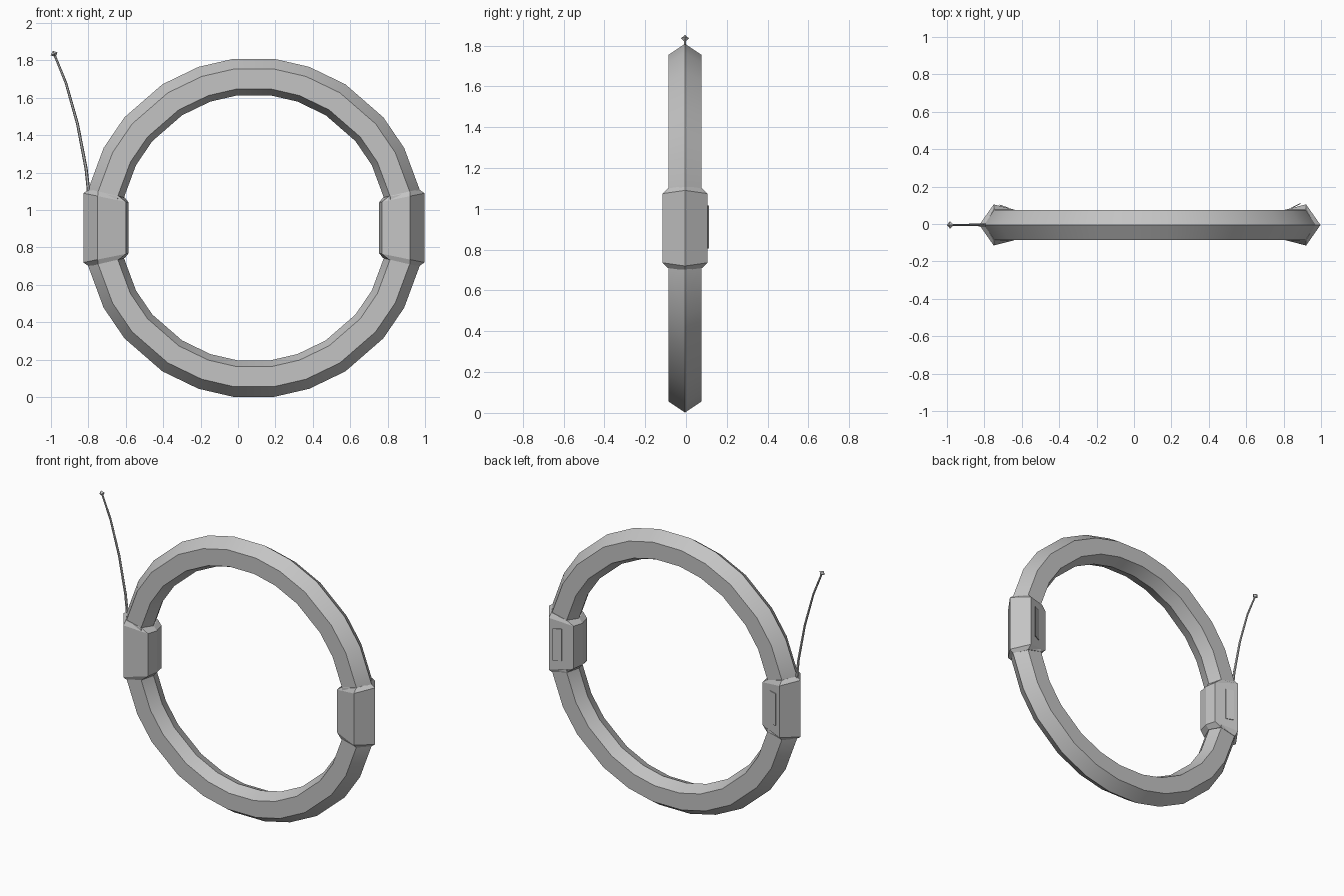
import bpy, bmesh, math
from mathutils import Vector

if "Cube" in bpy.data.objects:
    bpy.data.objects.remove(bpy.data.objects["Cube"], do_unlink=True)

CENTER = Vector((0.085, -0.005, 0.905))

grey = bpy.data.materials.new("plain_grey")
grey.use_nodes = True
grey.diffuse_color = (0.55, 0.55, 0.55, 1)
grey.node_tree.nodes["Principled BSDF"].inputs["Base Color"].default_value = (0.55, 0.55, 0.55, 1)


def finish(name, bm):
    """Turn a bmesh into a named grey object."""
    bmesh.ops.recalc_face_normals(bm, faces=bm.faces)
    mesh = bpy.data.meshes.new(name)
    bm.to_mesh(mesh)
    bm.free()
    mesh.materials.append(grey)
    obj = bpy.data.objects.new(name, mesh)
    bpy.context.collection.objects.link(obj)
    return obj


def smooth(obj):
    bpy.ops.object.select_all(action='DESELECT')
    obj.select_set(True)
    bpy.context.view_layer.objects.active = obj
    bpy.ops.object.shade_smooth_by_angle(angle=math.radians(30))


def loft(name, sections, closed=False):
    """Skin a row of matching cross-sections."""
    bm = bmesh.new()
    rows = [[bm.verts.new(p) for p in s] for s in sections]
    n = len(rows[0])
    pairs = list(zip(rows, rows[1:] + rows[:1])) if closed else list(zip(rows, rows[1:]))
    for a, b in pairs:
        for i in range(n):
            j = (i + 1) % n
            bm.faces.new((a[i], a[j], b[j], b[i]))
    if not closed:
        bm.faces.new(rows[0])
        bm.faces.new(rows[-1])
    return finish(name, bm)


def hexagon(outer, shoulder, shoulder_y, inner_shoulder, inner_y, inner):
    """Six-sided band profile as (radius, depth) pairs."""
    return [(outer, 0), (shoulder, shoulder_y), (inner_shoulder, inner_y),
            (inner, 0), (inner_shoulder, -inner_y), (shoulder, -shoulder_y)]


# Ring: hexagonal band swept round unevenly spaced stations
quadrant = [7, 19, 32.5, 49.5, 62, 77.3]
half = quadrant + [180 - a for a in reversed(quadrant)]
stations = half + [360 - a for a in reversed(half)]
band = hexagon(0.91, 0.856, 0.08, 0.748, 0.08, 0.714)
sections = []
for a in map(math.radians, stations):
    sections.append([CENTER + Vector((r * math.sin(a), y, r * math.cos(a))) for r, y in band])
smooth(loft("ring", sections, closed=True))

# Clasps: wider blocks with ends tapering down to the ring
block = hexagon(0.912, 0.835, 0.11, 0.685, 0.07, 0.67)
collar = hexagon(0.882, 0.834, 0.084, 0.722, 0.081, 0.69)
for side, label in ((1, "left"), (-1, "right")):
    rows = [(collar, -0.234), (block, -0.203), (block, 0.203), (collar, 0.234)]
    loft(label + "_clasp", [[CENTER + Vector((side * r, y, r * slope)) for r, y in profile]
                            for profile, slope in rows])

    # Thin panel on the back of the clasp
    lift = 0.012 if side > 0 else 0.004
    outline = [(0.755, 0.092), (0.805, 0.105 + lift), (0.805, 0.1 + lift), (0.755, 0.087)]
    loft(label + "_back_panel", [[CENTER + Vector((side * r, y, z)) for r, y in outline]
                                 for z in (-0.1, 0.11)])

# Whip: slim bent rod rising from the right clasp
path = [(-0.797, 1.06), (-0.80, 1.11), (-0.812, 1.22), (-0.858, 1.46), (-0.92, 1.68), (-0.982, 1.832)]
points = [Vector((x, CENTER.y, z)) for x, z in path]
rod = []
for i, p in enumerate(points):
    along = (points[min(i + 1, len(points) - 1)] - points[max(i - 1, 0)]).normalized()
    across = along.cross(Vector((0, 1, 0)))
    radius = 0.010 - 0.0008 * i
    rod.append([p + radius * (across * math.cos(t) + Vector((0, 1, 0)) * math.sin(t))
                for t in (k * math.tau / 6 for k in range(6))])
smooth(loft("whip_rod", rod))

# Pointed tip on the whip
bm = bmesh.new()
bmesh.ops.create_uvsphere(bm, u_segments=4, v_segments=2, radius=0.02)
bmesh.ops.scale(bm, vec=(1, 1, 0.9), verts=bm.verts)
tip = finish("whip_tip", bm)
tip.location = (-0.983, CENTER.y, 1.835)
tip.rotation_euler = (0, math.radians(-22), 0)
